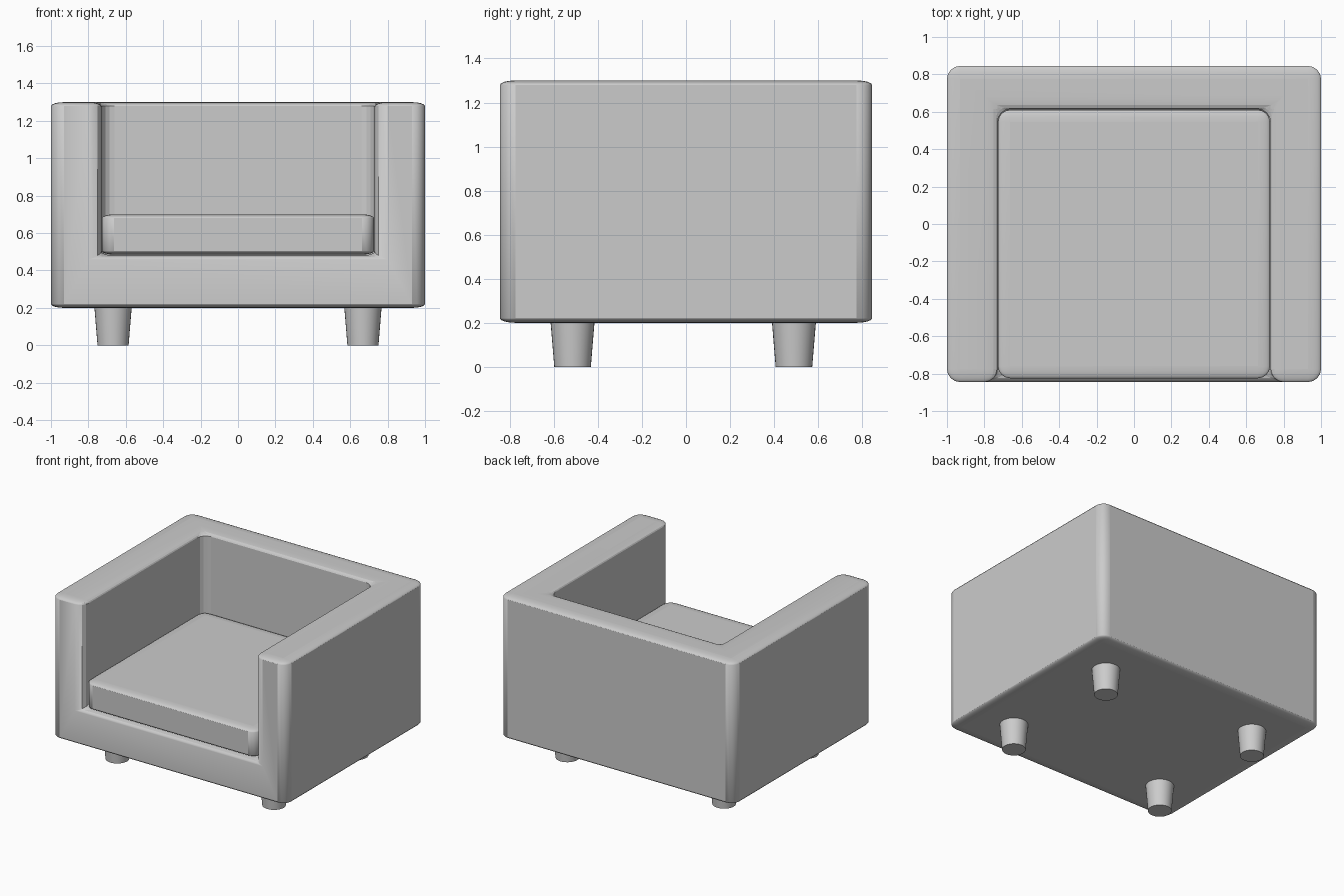
import bpy

if "Cube" in bpy.data.objects:
    bpy.data.objects.remove(bpy.data.objects["Cube"])

SQUASH = 0.3  # bevels are flatter vertically than horizontally


def box(name, x, y, z):
    """Box from (min, max) ranges, keeping the squashed z scale on the object."""
    bpy.ops.mesh.primitive_cube_add(size=1)
    ob = bpy.context.object
    ob.name = name
    for v in ob.data.vertices:
        v.co.x = x[0] if v.co.x < 0 else x[1]
        v.co.y = y[0] if v.co.y < 0 else y[1]
        v.co.z = (z[0] if v.co.z < 0 else z[1]) / SQUASH
    ob.scale.z = SQUASH
    return ob


def smooth(ob):
    bpy.ops.object.select_all(action='DESELECT')
    ob.select_set(True)
    bpy.context.view_layer.objects.active = ob
    bpy.ops.object.shade_smooth_by_angle(angle=0.7)


def bevel(ob, width):
    m = ob.modifiers.new("Bevel", 'BEVEL')
    m.width = width
    m.segments = 4
    m.limit_method = 'ANGLE'


# Shell: base, arms and back in one block with the seat space cut out
shell = box("sofa_shell", (-1, 1), (-0.845, 0.845), (0.2, 1.3))
cutter = box("seat_cutter", (-0.73, 0.73), (-1.5, 0.615), (0.48, 2))
cutter.hide_render = True
cutter.hide_viewport = True
cut = shell.modifiers.new("Seat space", 'BOOLEAN')
cut.operation = 'DIFFERENCE'
cut.solver = 'EXACT'
cut.object = cutter
bevel(shell, 0.07)
smooth(shell)

# Seat cushion
cushion = box("seat_cushion", (-0.727, 0.727), (-0.825, 0.61), (0.485, 0.7))
bevel(cushion, 0.065)
smooth(cushion)

# Tapered round legs
for row, y in (("front", -0.515), ("back", 0.49)):
    for side, x in (("left", -0.668), ("right", 0.668)):
        bpy.ops.mesh.primitive_cone_add(vertices=32, radius1=0.083, radius2=0.1,
                                        depth=0.205, location=(x, y, 0.1025))
        leg = bpy.context.object
        leg.name = f"{row}_{side}_leg"
        smooth(leg)
